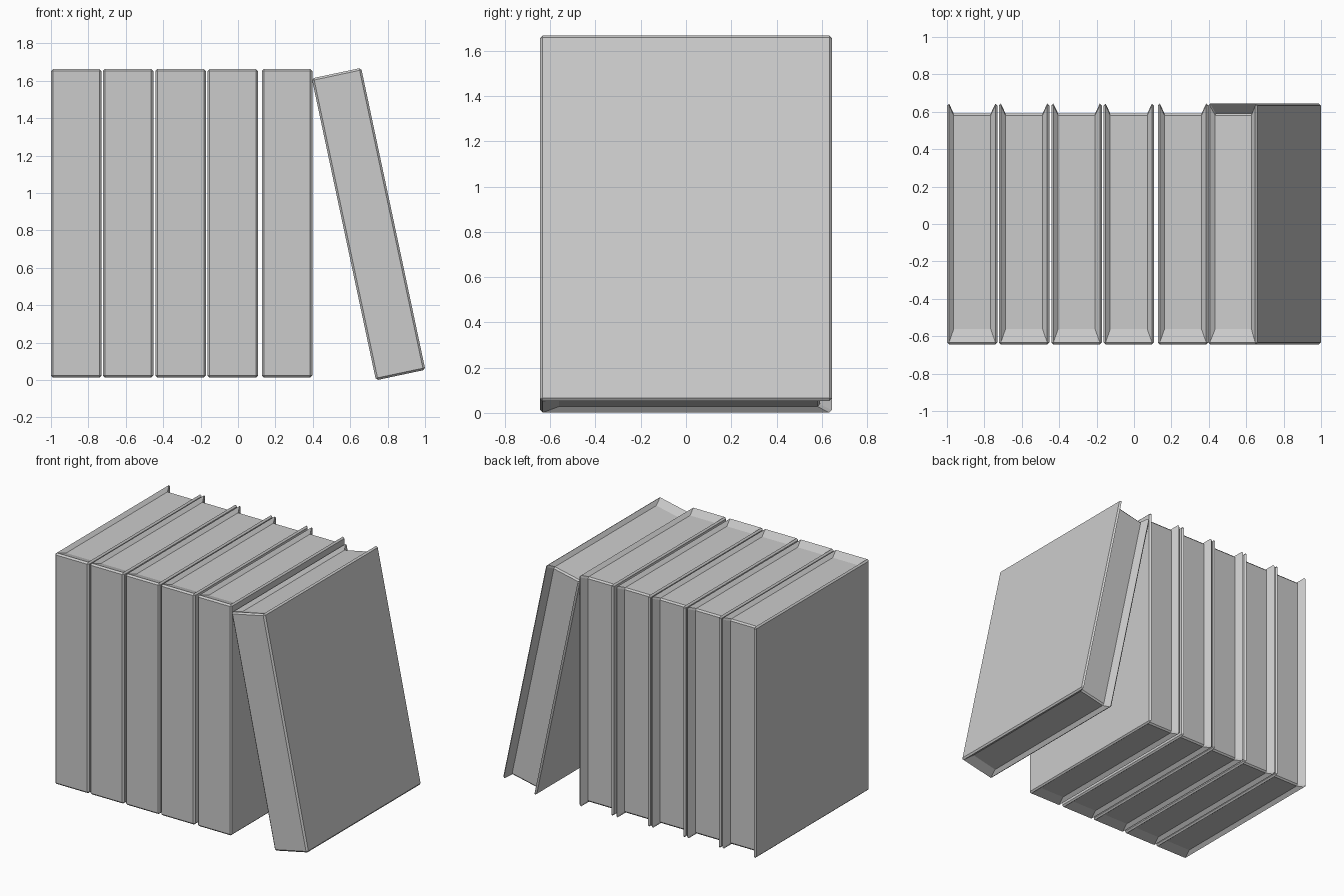
import bpy, bmesh, math

if "Cube" in bpy.data.objects:
    bpy.data.objects.remove(bpy.data.objects["Cube"])

W, D, H = 0.135, 0.644, 0.825   # half width, depth and height of a book
EDGE = 0.011                    # chamfer on the cover edges


def book(name, x, z, tilt=0.0):
    bm = bmesh.new()
    bmesh.ops.create_cube(bm, size=2.0)
    bmesh.ops.scale(bm, vec=(W, D, H), verts=bm.verts)
    bmesh.ops.bevel(bm, geom=bm.edges[:], offset=EDGE, segments=1,
                    affect='EDGES', profile=0.5)
    bm.normal_update()
    # pages: one region running over top, back and bottom, sunk between the covers
    pages = [f for f in bm.faces if abs(f.normal.x) < 0.1 and f.normal.y > -0.1]
    bmesh.ops.inset_region(bm, faces=pages, thickness=0.01, use_even_offset=True)
    for v in {v for f in pages for v in f.verts}:
        sx, sz = math.copysign(1, v.co.x), math.copysign(1, v.co.z)
        back = v.co.y > 0
        on_back = back and abs(v.co.z) < H - EDGE / 2
        v.co.x = sx * (W - 0.036)
        v.co.y = (0.591 if on_back else 0.581) if back else -0.562
        v.co.z = sz * (H - 0.022 - (EDGE if on_back else 0))
    bmesh.ops.recalc_face_normals(bm, faces=bm.faces)
    me = bpy.data.meshes.new(name)
    bm.to_mesh(me)
    bm.free()
    ob = bpy.data.objects.new(name, me)
    bpy.context.collection.objects.link(ob)
    ob.location = (x, 0, z)
    ob.rotation_euler.y = tilt
    return ob


# upright row
for i, x in enumerate((-0.865, -0.588, -0.307, -0.028, 0.262)):
    book(f"upright_book_{i + 1}", x, 0.838)

# last book leaning on the row
book("leaning_book", 0.698, 0.834, math.radians(-12))
